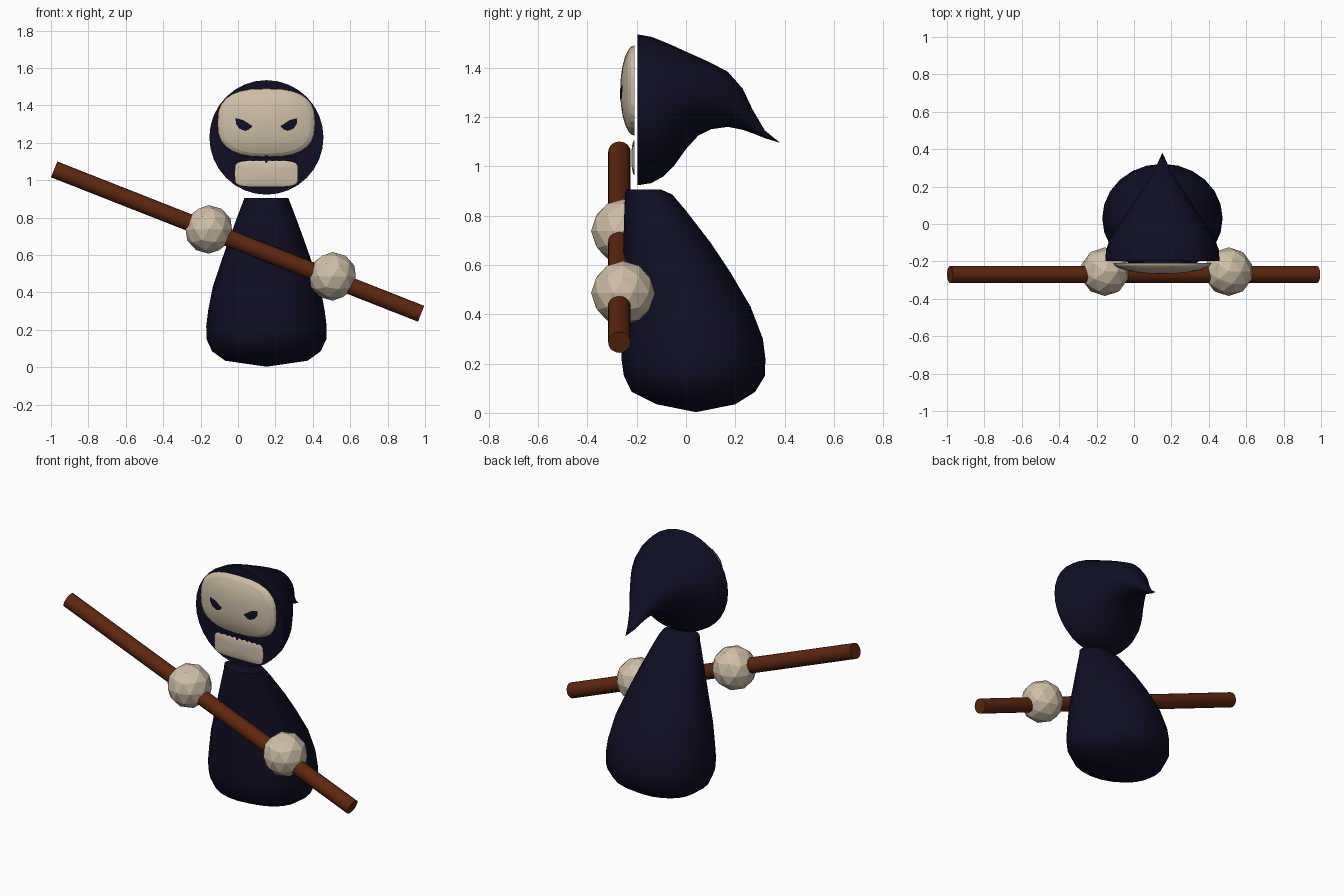
import bpy, bmesh, math
from mathutils import Vector

if "Cube" in bpy.data.objects:
    bpy.data.objects.remove(bpy.data.objects["Cube"])

CX = 0.152  # x of the figure's own centre line


def material(name, rgb):
    m = bpy.data.materials.new(name)
    m.diffuse_color = (*rgb, 1)
    m.use_nodes = True
    m.node_tree.nodes["Principled BSDF"].inputs["Base Color"].default_value = m.diffuse_color
    return m


NAVY = material("dark navy cloth", (0.0045, 0.0045, 0.018))
BONE = material("bone", (0.62, 0.52, 0.39))
WOOD = material("brown wood", (0.11, 0.020, 0.005))


def finish(name, bm, mat, smooth=None, recalc=True):
    if recalc:
        bmesh.ops.recalc_face_normals(bm, faces=bm.faces)
    me = bpy.data.meshes.new(name)
    bm.to_mesh(me)
    bm.free()
    ob = bpy.data.objects.new(name, me)
    bpy.context.collection.objects.link(ob)
    me.materials.append(mat)
    if smooth:
        bpy.ops.object.select_all(action='DESELECT')
        ob.select_set(True)
        bpy.context.view_layer.objects.active = ob
        bpy.ops.object.shade_smooth_by_angle(angle=math.radians(smooth))
    return ob


def loft(name, rings, start=None, end=None, smooth=40):
    """Join rings of points; close each end with a tip point or a flat cap."""
    bm = bmesh.new()
    loops = [[bm.verts.new(p) for p in r] for r in rings]
    n = len(loops[0])
    for a, b in zip(loops, loops[1:]):
        for i in range(n):
            j = (i + 1) % n
            bm.faces.new((a[i], a[j], b[j], b[i]))
    for loop, tip in ((loops[0], start), (loops[-1], end)):
        if tip:
            t = bm.verts.new(tip)
            for i in range(n):
                bm.faces.new((loop[i], loop[(i + 1) % n], t))
        else:
            bm.faces.new(loop)
    return finish(name, bm, NAVY, smooth)


def angles(n):
    return [2 * math.pi * i / n for i in range(n)]


# Robe: oval sections (z, half width, front y, back y)
robe = [(0.035, .22, -.12, .20), (0.085, .29, -.22, .28), (0.15, .32, -.252, .32),
        (0.22, .322, -.262, .322), (0.30, .312, -.262, .312), (0.43, .287, -.26, .262),
        (0.57, .24, -.256, .18), (0.69, .198, -.254, .10), (0.82, .15, -.25, 0),
        (0.885, .125, -.247, -.055), (0.905, .117, -.244, -.10)]
loft("robe", [[(CX + rx * math.cos(a), (f + b) / 2 + (b - f) / 2 * math.sin(a), z)
               for a in angles(24)] for z, rx, f, b in robe], start=(CX, 0.04, 0.003))

# Hood: upright sections (y, half width, bottom z, top z) sweeping to a drooping point
hood = [(-.197, .305, .923, 1.535), (-.14, .302, .932, 1.525), (-.09, .285, .96, 1.505),
        (-.05, .262, 1.0, 1.488), (0, .228, 1.07, 1.465), (.05, .196, 1.125, 1.443),
        (.10, .163, 1.15, 1.42), (.17, .118, 1.16, 1.383), (.23, .077, 1.148, 1.315),
        (.27, .052, 1.134, 1.23), (.32, .028, 1.114, 1.145)]
loft("hood", [[(CX + rx * math.cos(a), y, (lo + hi) / 2 + (hi - lo) / 2 * math.sin(a))
               for a in angles(32)] for y, rx, lo, hi in hood], end=(CX, .382, 1.095))


# Mask plates: shallow domes with a rounded-box outline
def dome_y(x, z, c, half, back, bulge, p):
    r = (abs((x - c[0]) / half[0]) ** p + abs((z - c[1]) / half[1]) ** p) ** (2 / p)
    return back - bulge * math.sqrt(max(0, 1 - r))


def spow(v, e):
    return math.copysign(abs(v) ** e, v)


def dome(name, *shape):
    c, half, back, bulge, p = shape
    bm = bmesh.new()
    mid = bm.verts.new((c[0], back - bulge, c[1]))
    prev = None
    for t in (.3, .55, .75, .9, .97, 1):
        ring = []
        for a in angles(28):
            x = c[0] + t * half[0] * spow(math.cos(a), 2 / p)
            z = c[1] + t * half[1] * spow(math.sin(a), 2 / p)
            y = back if t == 1 else dome_y(x, z, *shape)
            ring.append(bm.verts.new((x, y, z)))
        for i in range(28):
            j = (i + 1) % 28
            if prev:
                bm.faces.new((prev[i], ring[i], ring[j], prev[j]))
            else:
                bm.faces.new((mid, ring[i], ring[j]))
        prev = ring
    return finish(name, bm, BONE, 12, recalc=False)


FACE = ((CX, 1.307), (.262, .183), -.209, .058, 2.7)
JAW = ((CX, 1.035), (.17, .071), -.209, .013, 5)
dome("face_mask", *FACE)
dome("jaw_plate", *JAW)


# Eyes: slanted dark plates lying on the mask, mirrored left to right
def plate(name, outline, y_of):
    bm = bmesh.new()
    n = len(outline)
    cx = sum(p[0] for p in outline) / n
    cz = sum(p[1] for p in outline) / n
    mid = bm.verts.new((cx, y_of(cx, cz), cz))
    vs = [bm.verts.new((x, y_of(x, z), z)) for x, z in outline]
    for i in range(n):
        f = bm.faces.new((mid, vs[i], vs[(i + 1) % n]))
        f.normal_update()
        if f.normal.y > 0:
            f.normal_flip()
    return finish(name, bm, NAVY, recalc=False)


eye = [(-.165, 1.332), (-.125, 1.322), (-.074, 1.289), (-.095, 1.270),
       (-.115, 1.264), (-.145, 1.276), (-.163, 1.302)]
for side, s in (("left", 1), ("right", -1)):
    plate(side + "_eye", [(CX + s * x, z) for x, z in eye],
          lambda x, z: dome_y(x, z, *FACE) - .004)

# Mouth: narrow dark strip with small notches between the teeth
plate("mouth_line", [(CX - .155, 1.106), (CX + .155, 1.106),
                     (CX + .155, 1.122), (CX - .155, 1.122)], lambda x, z: -.226)
for k in range(-4, 5):
    h = .019 if k == 0 else .012
    x = CX + .035 * k
    plate("tooth_notch", [(x - .007, 1.114 - h), (x + .007, 1.114 - h),
                          (x + .007, 1.114 + h), (x - .007, 1.114 + h)], lambda x, z: -.228)

# Staff: straight round pole held across the front
a, b = Vector((-.983, -.27, 1.058)), Vector((.979, -.27, .286))
bm = bmesh.new()
bmesh.ops.create_cone(bm, cap_ends=True, segments=20, radius1=.0455, radius2=.0455,
                      depth=(b - a).length)
rot = (b - a).to_track_quat('Z', 'Y').to_matrix()
bmesh.ops.rotate(bm, verts=bm.verts, matrix=rot)
bmesh.ops.translate(bm, verts=bm.verts, vec=(a + b) / 2)
finish("staff", bm, WOOD, 40)

# Hands: faceted balls gripping the staff
for name, x, z in (("right_hand", -.156, .737), ("left_hand", .506, .486)):
    bm = bmesh.new()
    bmesh.ops.create_icosphere(bm, subdivisions=2, radius=.13)
    bmesh.ops.translate(bm, verts=bm.verts, vec=(x, -.255, z))
    finish(name, bm, BONE)
